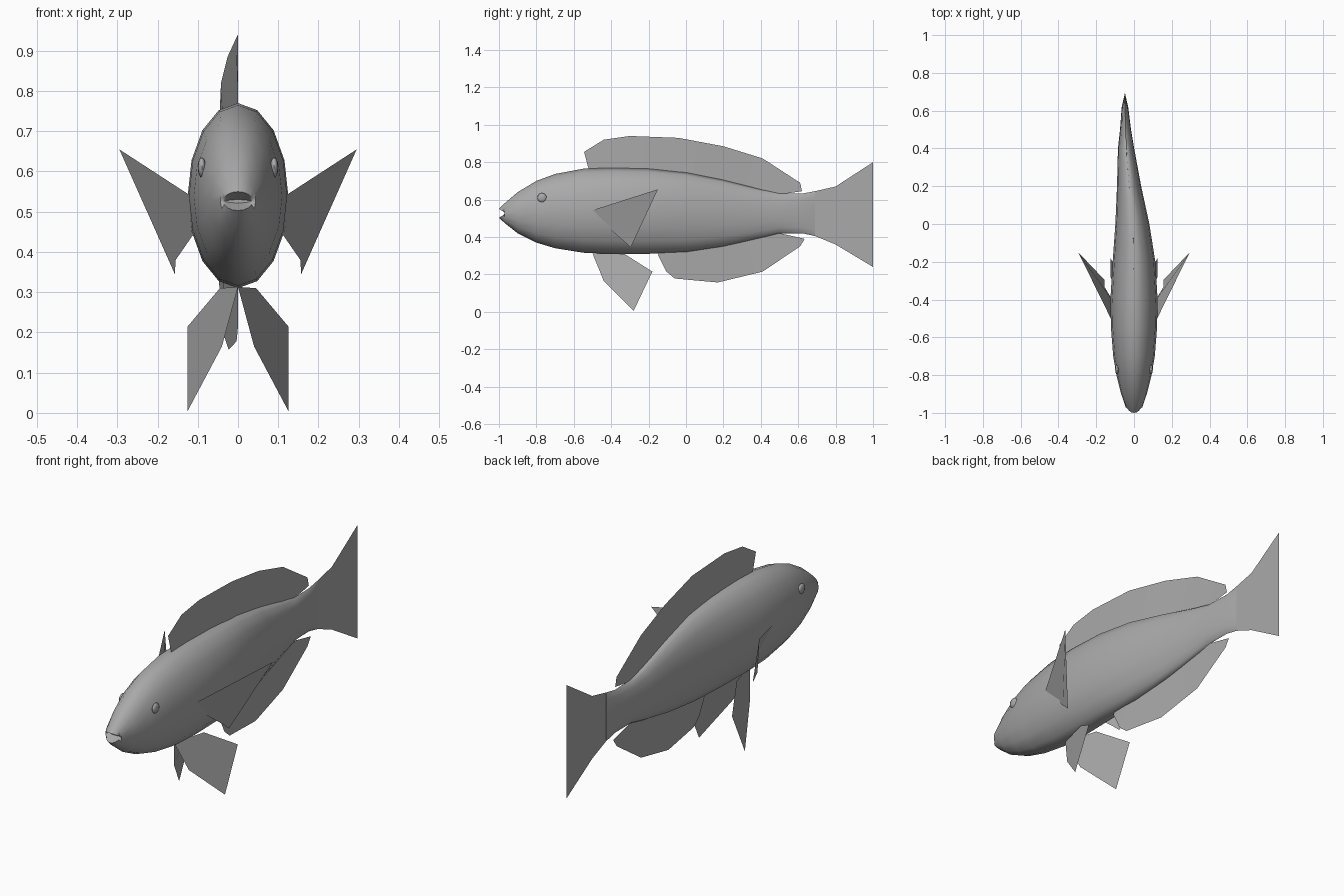
import bpy, bmesh, math
from mathutils import Vector

cube = bpy.data.objects.get("Cube")
if cube:
    bpy.data.objects.remove(cube, do_unlink=True)

grey = bpy.data.materials.new("plain grey")
grey.use_nodes = True
grey.diffuse_color = (0.4, 0.4, 0.4, 1)
grey.node_tree.nodes["Principled BSDF"].inputs["Base Color"].default_value = grey.diffuse_color

SIDES = 16
SWIM_BEND = [(-1, 0), (-0.1, 0), (0.2, -0.026), (0.4, -0.042), (0.6, -0.048), (1, -0.048)]
# Body stations: distance along the fish, lower edge, upper edge, half width
STATIONS = [
    (-0.97, 0.475, 0.58, 0.044), (-0.9, 0.42, 0.64, 0.068), (-0.8, 0.37, 0.7, 0.093),
    (-0.7, 0.34, 0.737, 0.11), (-0.55, 0.316, 0.765, 0.122), (-0.4, 0.31, 0.77, 0.125),
    (-0.2, 0.31, 0.765, 0.113), (0, 0.32, 0.745, 0.09), (0.2, 0.35, 0.705, 0.064),
    (0.4, 0.395, 0.655, 0.043), (0.5, 0.42, 0.632, 0.029), (0.62, 0.42, 0.632, 0.017),
    (0.69, 0.405, 0.645, 0.001)]


def lerp(table, y, column):
    """Read one column of a table at position y."""
    for a, b in zip(table, table[1:]):
        if y <= b[0]:
            t = max(0, (y - a[0]) / (b[0] - a[0]))
            return a[column] + t * (b[column] - a[column])
    return table[-1][column]


def spine(y):
    return lerp(SWIM_BEND, y, 1)


def finish(name, bm, angle=None):
    mesh = bpy.data.meshes.new(name)
    bm.to_mesh(mesh)
    bm.free()
    mesh.materials.append(grey)
    obj = bpy.data.objects.new(name, mesh)
    bpy.context.collection.objects.link(obj)
    if angle:
        bpy.ops.object.select_all(action='DESELECT')
        obj.select_set(True)
        bpy.context.view_layer.objects.active = obj
        bpy.ops.object.shade_smooth_by_angle(angle=math.radians(angle))
    return obj


def sheet(name, points):
    bm = bmesh.new()
    bm.faces.new([bm.verts.new(p) for p in points])
    return finish(name, bm)


def ring(bm, y, low, high, half, pout=0):
    """Oval cross-section; pout pushes its upper and lower parts forward."""
    verts = []
    for i in range(SIDES):
        a = math.tau * i / SIDES
        verts.append(bm.verts.new((spine(y) + half * math.cos(a),
                                   y - pout * abs(math.sin(a)),
                                   (low + high) / 2 + (high - low) / 2 * math.sin(a))))
    return verts


# Body with lips and mouth slit
bm = bmesh.new()
rings = [ring(bm, -0.955, 0.522, 0.53, 0.03),
         ring(bm, -0.96, 0.503, 0.55, 0.037, 0.04)]
rings += [ring(bm, *s) for s in STATIONS]
for a, b in zip(rings, rings[1:]):
    for i in range(SIDES):
        j = (i + 1) % SIDES
        bm.faces.new((a[i], a[j], b[j], b[i]))
bm.faces.new(rings[0])
bm.faces.new(rings[-1])
bmesh.ops.recalc_face_normals(bm, faces=bm.faces)
finish("body", bm, 60)


def ridge_fin(name, edge, roots, column, sink):
    """Curved fin from the body's ridge line to an outer edge."""
    bm = bmesh.new()
    pairs = []
    for (y, z), root in zip(edge, roots):
        base = lerp(STATIONS, root, column) + sink
        pairs.append((bm.verts.new((spine(root), root, base)),
                      bm.verts.new((spine(y), y, z))))
    for a, b in zip(pairs, pairs[1:]):
        bm.faces.new((a[0], b[0], b[1], a[1]))
    finish(name, bm, 60)


# Fins along the back and the belly
ridge_fin("dorsal_fin",
          [(-0.545, 0.855), (-0.44, 0.92), (-0.3, 0.94), (-0.04, 0.93),
           (0.2, 0.885), (0.41, 0.82), (0.61, 0.69), (0.62, 0.645)],
          [-0.52, -0.44, -0.31, -0.05, 0.17, 0.33, 0.44, 0.5], 2, -0.005)
ridge_fin("anal_fin",
          [(-0.15, 0.305), (-0.105, 0.215), (-0.06, 0.178), (0.17, 0.157),
           (0.41, 0.215), (0.61, 0.35), (0.635, 0.39)],
          [-0.14, -0.08, 0, 0.15, 0.3, 0.42, 0.49], 1, 0.005)

# Tail fin
upper = [(0.69, 0.645), (0.8, 0.67), (1, 0.8)]
lower = [(1, 0.24), (0.8, 0.36), (0.69, 0.405)]
sheet("tail_fin", [(spine(1), y, z) for y, z in upper + lower])

# Paired fins and eyes
PECTORAL = [(0.118, -0.51, 0.54), (0.295, -0.15, 0.655), (0.157, -0.295, 0.345),
            (0.155, -0.335, 0.38), (0.11, -0.41, 0.445)]
PELVIC = [(0, -0.5, 0.313), (0.04, -0.44, 0.165), (0.125, -0.28, 0.005),
          (0.125, -0.18, 0.215), (0.045, -0.33, 0.31)]
for side, sign in (("left", 1), ("right", -1)):
    for part, outline in (("pectoral_fin", PECTORAL), ("pelvic_fin", PELVIC)):
        sheet(f"{side}_{part}", [(sign * x, y, z) for x, y, z in outline])
    bm = bmesh.new()
    bmesh.ops.create_uvsphere(bm, u_segments=12, v_segments=8, radius=0.025)
    bmesh.ops.scale(bm, vec=(0.4, 1, 1), verts=bm.verts)
    bmesh.ops.translate(bm, vec=Vector((sign * 0.09, -0.77, 0.61)), verts=bm.verts)
    finish(f"{side}_eye", bm, 60)
